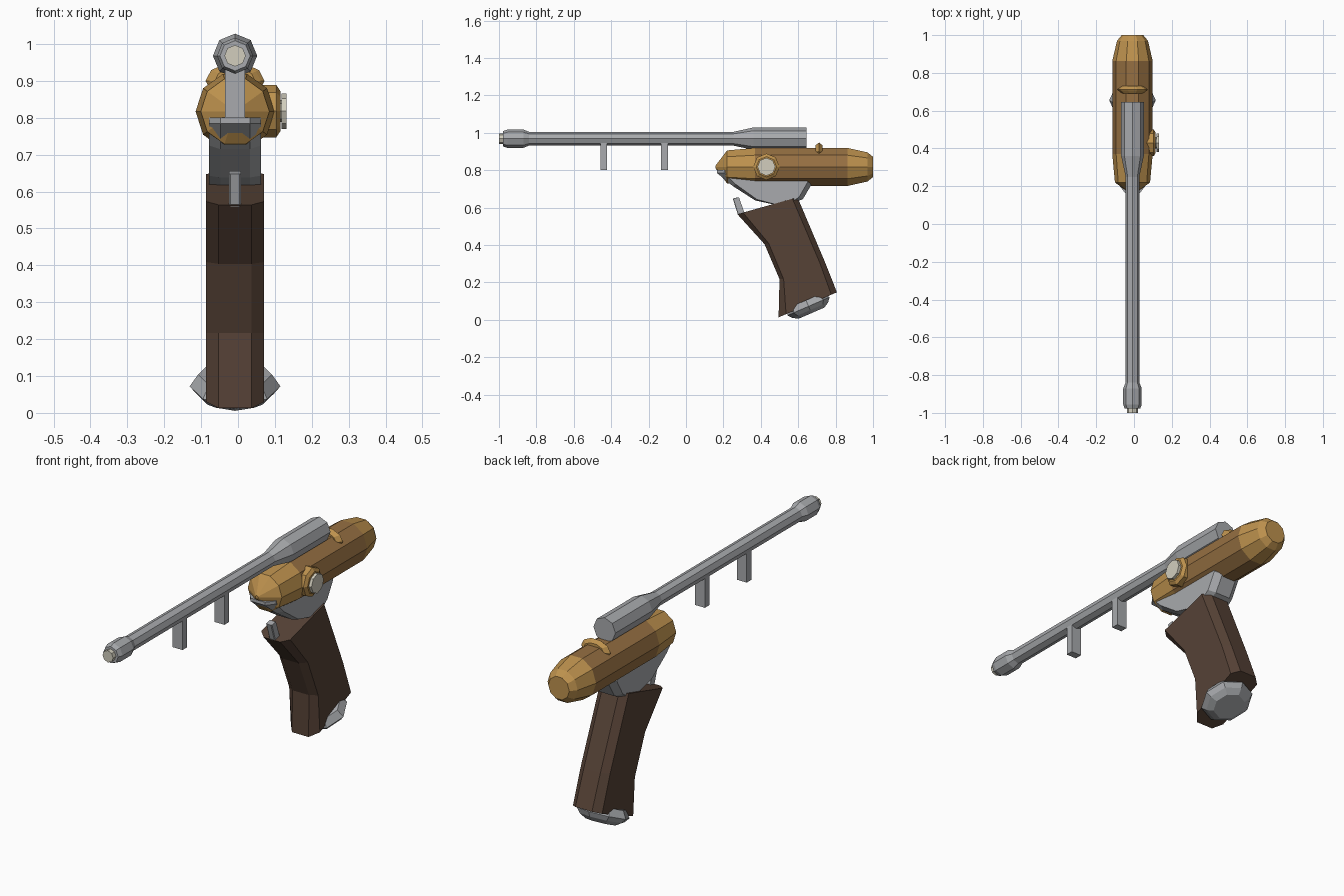
import bpy, bmesh, math
from mathutils import Vector

if "Cube" in bpy.data.objects:
    bpy.data.objects.remove(bpy.data.objects["Cube"])

CX = -0.008  # centre plane of the model


def material(name, srgb):
    m = bpy.data.materials.new(name)
    m.diffuse_color = [((c / 255 + 0.055) / 1.055) ** 2.4 for c in srgb] + [1]
    m.use_nodes = True
    m.node_tree.nodes["Principled BSDF"].inputs["Base Color"].default_value = m.diffuse_color
    return m


STEEL = material("steel_grey", (168, 170, 173))
GOLD = material("gold", (190, 146, 78))
BRONZE = material("dark_gold", (150, 112, 66))
BROWN = material("grip_brown", (86, 66, 54))
IVORY = material("ivory", (210, 206, 190))


def finish(name, bm, mats):
    bmesh.ops.recalc_face_normals(bm, faces=bm.faces[:])
    me = bpy.data.meshes.new(name)
    bm.to_mesh(me)
    bm.free()
    for m in mats:
        me.materials.append(m)
    ob = bpy.data.objects.new(name, me)
    bpy.context.collection.objects.link(ob)
    return ob


def loft(name, rings, mats, seg_mats=None):
    """Bridge equal-length point rings and cap both ends."""
    bm = bmesh.new()
    vs = [[bm.verts.new(p) for p in r] for r in rings]
    n = len(vs[0])
    for i in range(len(vs) - 1):
        for j in range(n):
            k = (j + 1) % n
            f = bm.faces.new((vs[i][j], vs[i][k], vs[i + 1][k], vs[i + 1][j]))
            f.material_index = seg_mats[i] if seg_mats else 0
    bm.faces.new(vs[0])
    bm.faces.new(vs[-1])
    return finish(name, bm, mats)


def lathe(name, origin, axis, stations, sides, mats, seg_mats=None, flat=1.0):
    """Turned shape: stations are (distance along axis, radius)."""
    o, w = Vector(origin), Vector(axis).normalized()
    u = Vector((0, 1, 0)) if abs(w.x) > 0.9 else Vector((1, 0, 0))
    v = w.cross(u)
    rings = []
    for t, r in stations:
        angles = [2 * math.pi * j / sides for j in range(sides)]
        rings.append([o + w * t + u * (r * math.cos(a)) + v * (r * flat * math.sin(a))
                      for a in angles])
    return loft(name, rings, mats, seg_mats)


def slab(name, profile, insets, inner, outer, mat):
    """Side profile (y, z) extruded across x, with chamfered flanks."""
    small = [(y + dy, z + dz) for (y, z), (dy, dz) in zip(profile, insets)]
    layers = [(-outer, small), (-inner, profile), (inner, profile), (outer, small)]
    return loft(name, [[(CX + x, y, z) for y, z in p] for x, p in layers], [mat])


def box(name, x, y0, y1, z0, z1, mat):
    ring = [(y0, z0), (y1, z0), (y1, z1), (y0, z1)]
    return loft(name, [[(CX + s, y, z) for y, z in ring] for s in (-x, x)], [mat])


Y = (0, 1, 0)

# Barrel with muzzle bulge and thicker rear, plus muzzle plug
lathe("barrel", (CX, 0, 0.968), Y,
      [(-0.978, 0.041), (-0.955, 0.049), (-0.87, 0.049), (-0.84, 0.037),
       (0.25, 0.036), (0.36, 0.06), (0.645, 0.06)], 8, [STEEL])
lathe("muzzle_plug", (CX, 0, 0.968), Y, [(-1.0, 0.029), (-0.96, 0.029)], 8, [IVORY])

# Two pegs under the barrel
for i, y in enumerate((-0.44, -0.115)):
    box(f"barrel_peg_{i + 1}", 0.027, y - 0.018, y + 0.018, 0.80, 0.955, STEEL)

# Ten-sided body: gold nose and tail, darker middle
lathe("body", (CX, 0, 0.817), Y,
      [(0.158, 0.008), (0.22, 0.093), (0.37, 0.107), (0.863, 0.107),
       (0.97, 0.082), (1.0, 0.057)], 10, [GOLD, BRONZE], [0, 0, 1, 0, 0])

# Rear sight fin
lathe("rear_sight", (CX, 0, 0.90), Y,
      [(0.692, 0.055), (0.703, 0.07), (0.712, 0.08), (0.73, 0.055)], 10, [GOLD], flat=0.62)

# Side knob with ivory button
lathe("side_knob", (0, 0.43, 0.818), (1, 0, 0),
      [(0.06, 0.071), (0.104, 0.071), (0.115, 0.054)], 8, [GOLD])
lathe("knob_button", (0, 0.43, 0.818), (1, 0, 0),
      [(0.11, 0.03), (0.118, 0.03), (0.118, 0.048), (0.132, 0.048)], 8, [IVORY])

# Frame between body and grip
slab("frame",
     [(0.165, 0.80), (0.165, 0.785), (0.25, 0.715), (0.37, 0.638), (0.48, 0.614),
      (0.56, 0.618), (0.625, 0.645), (0.675, 0.73), (0.64, 0.80)],
     [(0.04, 0), (0.04, 0), (0.015, 0.01), (0.01, 0.005), (0, 0.003),
      (0, 0.005), (-0.02, 0.012), (-0.025, 0.005), (-0.025, 0)],
     0.04, 0.071, STEEL)

# Trigger
slab("trigger", [(0.25, 0.648), (0.28, 0.655), (0.312, 0.565), (0.278, 0.56)],
     [(0.003, 0)] * 4, 0.012, 0.016, STEEL)

# Angled grip
slab("grip",
     [(0.275, 0.564), (0.42, 0.404), (0.50, 0.217), (0.495, 0.013),
      (0.807, 0.147), (0.741, 0.313), (0.596, 0.655)],
     [(0.03, 0.009), (0.022, 0.005), (0.022, 0), (0.04, 0.017),
      (-0.03, -0.013), (-0.027, -0.005), (-0.027, -0.008)],
     0.045, 0.079, BROWN)

# Pommel disc, square to the grip's sloping end
lathe("pommel", (CX, 0.655, 0.072), (0, -0.397, 0.918),
      [(-0.04, 0.075), (-0.022, 0.105), (0.0, 0.123), (0.035, 0.1)], 8, [STEEL])
